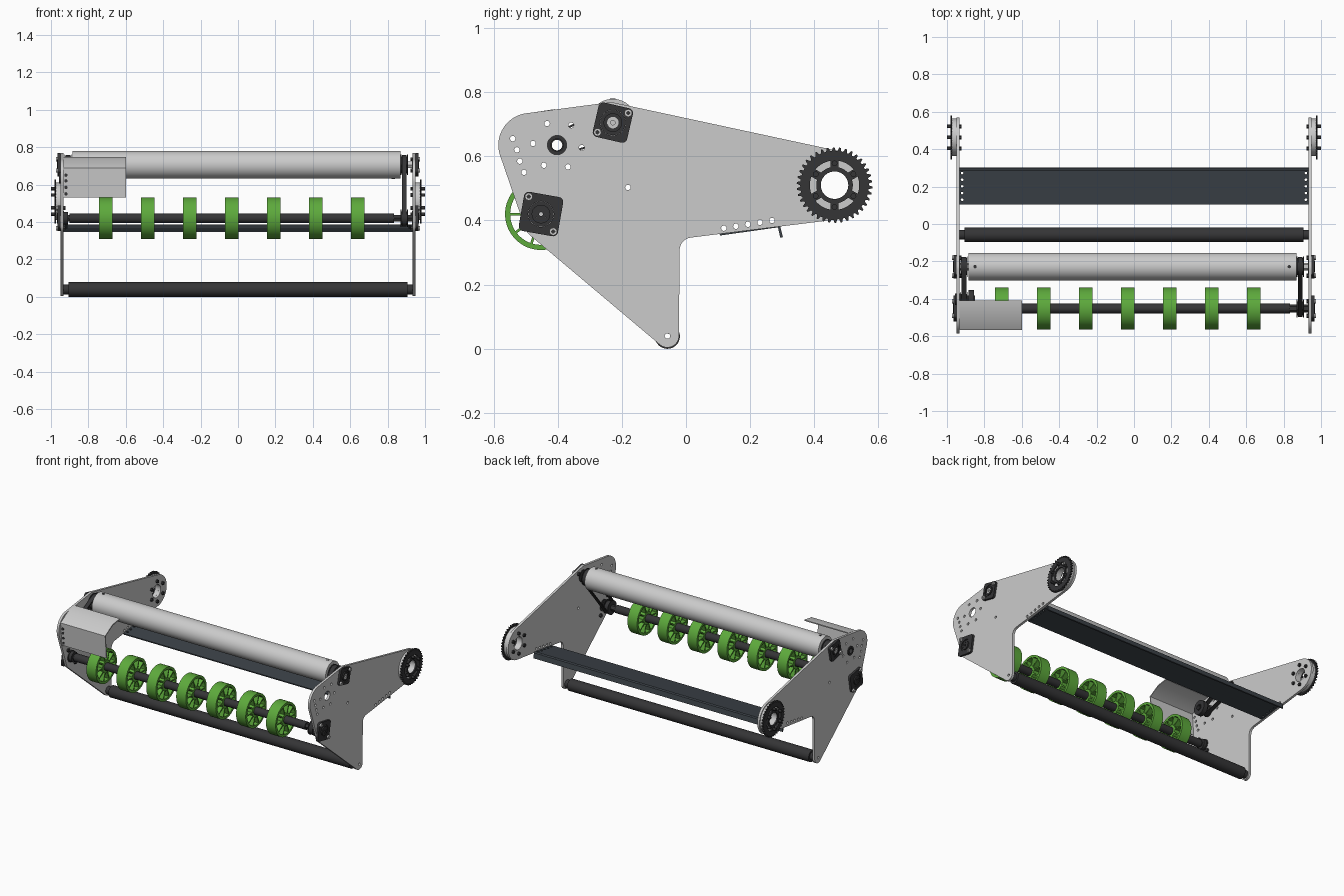
import bpy, bmesh
from math import sin, cos, radians, degrees, atan2, acos, hypot, pi
from mathutils import Matrix

if "Cube" in bpy.data.objects:
    bpy.data.objects.remove(bpy.data.objects["Cube"])


def material(name, col):
    m = bpy.data.materials.new(name)
    m.diffuse_color = (*col, 1)
    m.use_nodes = True
    m.node_tree.nodes["Principled BSDF"].inputs["Base Color"].default_value = m.diffuse_color
    return m


DARK = material("dark", (0.035, 0.035, 0.037))
SLATE = material("slate", (0.045, 0.055, 0.065))
GREEN = material("green", (0.11, 0.4, 0.045))
SIDE = Matrix(((0, 0, 1, 0), (1, 0, 0, 0), (0, 1, 0, 0), (0, 0, 0, 1)))  # profile (y, z), depth x


def arc(cy, cz, r, a0, a1, n=12):
    return [(cy + r * cos(radians(a0 + (a1 - a0) * i / n)),
             cz + r * sin(radians(a0 + (a1 - a0) * i / n))) for i in range(n + 1)]


def circle(c, r, n=40, turn=0):
    return arc(*c, r, turn, turn + 360, n)[:-1]


def extrude(name, loops, x0, x1, mat=None, frame=SIDE):
    """Extrude closed 2D loops (outer, then holes) between x0 and x1."""
    cu = bpy.data.curves.new(name, 'CURVE')
    cu.dimensions, cu.fill_mode, cu.extrude = '2D', 'BOTH', abs(x1 - x0) / 2
    for pts in loops:
        sp = cu.splines.new('POLY')
        sp.points.add(len(pts) - 1)
        for p, (u, v) in zip(sp.points, pts):
            p.co = (u, v, 0, 1)
        sp.use_cyclic_u = True
    tmp = bpy.data.objects.new("tmp", cu)
    bpy.context.scene.collection.objects.link(tmp)
    dg = bpy.context.evaluated_depsgraph_get()
    me = bpy.data.meshes.new_from_object(tmp.evaluated_get(dg))
    bpy.data.objects.remove(tmp)
    bm = bmesh.new()
    bm.from_mesh(me)
    bmesh.ops.remove_doubles(bm, verts=bm.verts, dist=1e-5)
    bmesh.ops.transform(bm, matrix=frame @ Matrix.Translation((0, 0, (x0 + x1) / 2)), verts=bm.verts)
    bmesh.ops.recalc_face_normals(bm, faces=bm.faces)
    bm.to_mesh(me)
    bm.free()
    me.materials.clear()
    if mat:
        me.materials.append(mat)
    me.shade_smooth()
    me.set_sharp_from_angle(angle=radians(32))
    ob = bpy.data.objects.new(name, me)
    bpy.context.scene.collection.objects.link(ob)
    return ob


def rod(name, c, r, x0, x1, mat=None, hole=0, n=40):
    return extrude(name, [circle(c, r, n)] + ([circle(c, hole, 24)] if hole else []), x0, x1, mat)


def slots(c, r0, r1, count, web, turn=0):
    """Ring of arc-shaped openings separated by webs of constant width."""
    out = []
    for i in range(count):
        a, b = turn + i * 360 / count, turn + (i + 1) * 360 / count
        p0, p1 = degrees(web / 2 / r0), degrees(web / 2 / r1)
        out.append(arc(*c, r0, a + p0, b - p0, 5) + arc(*c, r1, b - p1, a + p1, 7))
    return out


def rounded_square(c, h, r, turn):
    pts = []
    for k in range(4):
        t = radians(turn + 45 + 90 * k)
        d = (h - r) * 2 ** 0.5
        pts += arc(c[0] + d * cos(t), c[1] + d * sin(t), r, turn + 90 * k, turn + 90 * k + 90, 6)
    return pts


def belt_loop(a, ra, b, rb):
    d, f = hypot(b[0] - a[0], b[1] - a[1]), atan2(b[1] - a[1], b[0] - a[0])
    t = degrees(acos((ra - rb) / d))
    f = degrees(f)
    return arc(*a, ra, f + t, f + 360 - t, 20) + arc(*b, rb, f - t, f + t, 20)


ROLL, WHEEL, MOTOR, PIVOT, BAR = (-0.228, 0.705), (-0.452, 0.42), (-0.402, 0.635), (0.463, 0.51), (-0.058, 0.039)

# side plate outline and its holes
outline = (arc(-0.058, 0.04, 0.036, 231, 358) + arc(0.02, 0.307, 0.04, 180, 99, 8)
           + arc(*PIVOT, 0.107, -81, 77, 24) + arc(-0.235, 0.70, 0.068, 77, 99, 5)
           + arc(-0.485, 0.635, 0.1, 99, 196, 18) + arc(-0.45, 0.395, 0.055, 196, 231, 6))
small = [(-0.54, 0.655), (-0.433, 0.702), (-0.477, 0.64), (-0.527, 0.62), (-0.518, 0.585), (-0.505, 0.55),
         (-0.443, 0.572), (-0.368, 0.567), (-0.358, 0.697), (-0.325, 0.627), (-0.181, 0.503), (-0.058, 0.04)]
small += [(0.118 + 0.0375 * i, 0.376 + 0.006 * i) for i in range(5)]
plate = [outline, circle(MOTOR, 0.03), circle(PIVOT, 0.043)] + [circle(p, 0.0085, 14) for p in small]

# toothed rim of the pivot sprocket
TEETH = 38
gear = []
for i in range(TEETH):
    for f, r in ((0, 0.107), (0.3, 0.107), (0.5, 0.118), (0.75, 0.118)):
        t = 2 * pi * (i + f) / TEETH
        gear.append((PIVOT[0] + r * cos(t), PIVOT[1] + r * sin(t)))

for s, side in ((1, "right"), (-1, "left")):
    extrude(side + "_side_plate", plate, s * 0.934, s * 0.95)
    # pivot sprocket, spacer and bolts
    rod(side + "_pivot_spacer", PIVOT, 0.1, s * 0.95, s * 0.972, None, 0.043, 48)
    extrude(side + "_sprocket", [gear, circle(PIVOT, 0.043)] + slots(PIVOT, 0.057, 0.077, 6, 0.026, 30),
            s * 0.972, s * 0.982, DARK)
    for i in range(6):
        p = arc(*PIVOT, 0.068, 30 + 60 * i, 30 + 60 * i, 1)[0]
        rod(side + "_sprocket_bolt", p, 0.009, s * 0.98, s * 1.0, DARK, n=12)
        rod(side + "_sprocket_nut", p, 0.011, s * 0.934, s * 0.922, DARK, n=6)
    # bearing blocks with diagonal bolts
    for c, h, turn, diag in ((ROLL, 0.055, -13, 32), (WHEEL, 0.062, -10, -55)):
        extrude(side + "_bearing_block", [rounded_square(c, h, 0.016, turn), circle(c, 0.04)],
                s * 0.95, s * 0.964, DARK)
        rod(side + "_bearing", c, 0.0395, s * 0.93, s * 0.96, DARK, 0.018)
        rod(side + "_bearing_lip", c, 0.029, s * 0.955, s * 0.968, DARK, 0.018)
        for k in (0, 180):
            p = arc(*c, (h - 0.015) * 1.414, diag + k, diag + k, 1)[0]
            rod(side + "_bearing_bolt", p, 0.012, s * 0.96, s * 0.974, None, 0.005, 16)
            rod(side + "_bearing_nut", p, 0.012, s * 0.934, s * 0.922, DARK, n=6)
    rod(side + "_bar_end", BAR, 0.026, s * 0.9, s * 0.934, DARK, 0.009)

# lower cross bar
rod("lower_cross_bar", BAR, 0.039, -0.905, 0.905, DARK, 0.012, 48)

# top roller with its hexagonal axle
rod("top_roller", ROLL, 0.074, -0.885, 0.868, n=64)
rod("roller_axle", ROLL, 0.0205, -0.966, 0.966, None, 0.007, 6)
for x in (-0.85, 0.83):
    for z in (0.705 - 0.072, 0.705 + 0.072):
        extrude("roller_set_screw", [circle((x, ROLL[0]), 0.009, 16)], z - 0.003, z + 0.003, DARK,
                Matrix.Identity(4))

# wheel shaft
rod("wheel_shaft", WHEEL, 0.026, -0.9, 0.835, DARK)
rod("wheel_axle", WHEEL, 0.0205, -0.966, 0.966, DARK, 0.006, 6)
rod("shaft_collar", WHEEL, 0.034, -0.93, -0.91, DARK)

# spoked wheels
for i in range(7):
    x = -0.706 + 0.2245 * i
    extrude("spoked_wheel", [circle(WHEEL, 0.112, 64), circle(WHEEL, 0.0255, 24)]
            + slots(WHEEL, 0.042, 0.096, 10, 0.008), x - 0.036, x + 0.036, GREEN)


# belt drives
def drive(name, a, ra, b, rb, x0, x1):
    extrude(name + "_belt", [belt_loop(a, ra + 0.006, b, rb + 0.006), belt_loop(a, ra, b, rb)], x0, x1, DARK)
    for c, r in ((a, ra), (b, rb)):
        rod(name + "_pulley", c, r - 0.001, x0 - 0.003, x1 + 0.003, DARK, 0.0195)
        for x in (x0 - 0.006, x1 + 0.002):
            rod(name + "_pulley_flange", c, r + 0.009, x, x + 0.004, DARK, 0.0195)


drive("right", ROLL, 0.046, WHEEL, 0.038, 0.876, 0.902)
drive("left", ROLL, 0.046, MOTOR, 0.03, -0.922, -0.896)

# motor hub and drive unit
rod("motor_hub", MOTOR, 0.0298, -0.956, -0.925, DARK, 0.0165)
rod("motor_axle_sleeve", MOTOR, 0.021, -0.93, -0.85, DARK, 0.0165)
rod("drive_unit", MOTOR, 0.048, -0.885, -0.855, DARK, 0.0165)

# bent front cover
t = 0.007
top = [(-0.41, 0.747), (-0.488, 0.735), (-0.566, 0.688), (-0.553, 0.532)]
inner = [(-0.558 + 0.012, 0.532), (-0.566 + t, 0.685), (-0.486, 0.735 - t), (-0.41, 0.747 - t)]
extrude("front_cover", [top + inner], -0.934, -0.6)
for z in (0.55, 0.585, 0.62, 0.65):
    y = -0.553 - 0.013 * (z - 0.532) / 0.156
    extrude("cover_screw", [circle((-0.92, z), 0.009, 14)], -y - 0.004, -y + 0.003, DARK,
            Matrix.Rotation(radians(90), 4, 'X'))

# rear tray: tilted perforated sheet with bent lip
sheet = [(-0.934, 0), (0.934, 0), (0.934, 0.184), (-0.934, 0.184)]
holes = [circle((s * 0.919, 0.025 + 0.036 * i), 0.0075, 14) for s in (1, -1) for i in range(5)]
extrude("rear_tray", [sheet] + holes, -0.004, 0.004, SLATE,
        Matrix.Translation((0, 0.105, 0.357)) @ Matrix.Rotation(radians(8), 4, 'X'))
extrude("rear_tray_lip", [[(0.286, 0.387), (0.294, 0.381), (0.302, 0.348), (0.294, 0.346), (0.287, 0.377)]],
        -0.934, 0.934, SLATE)
